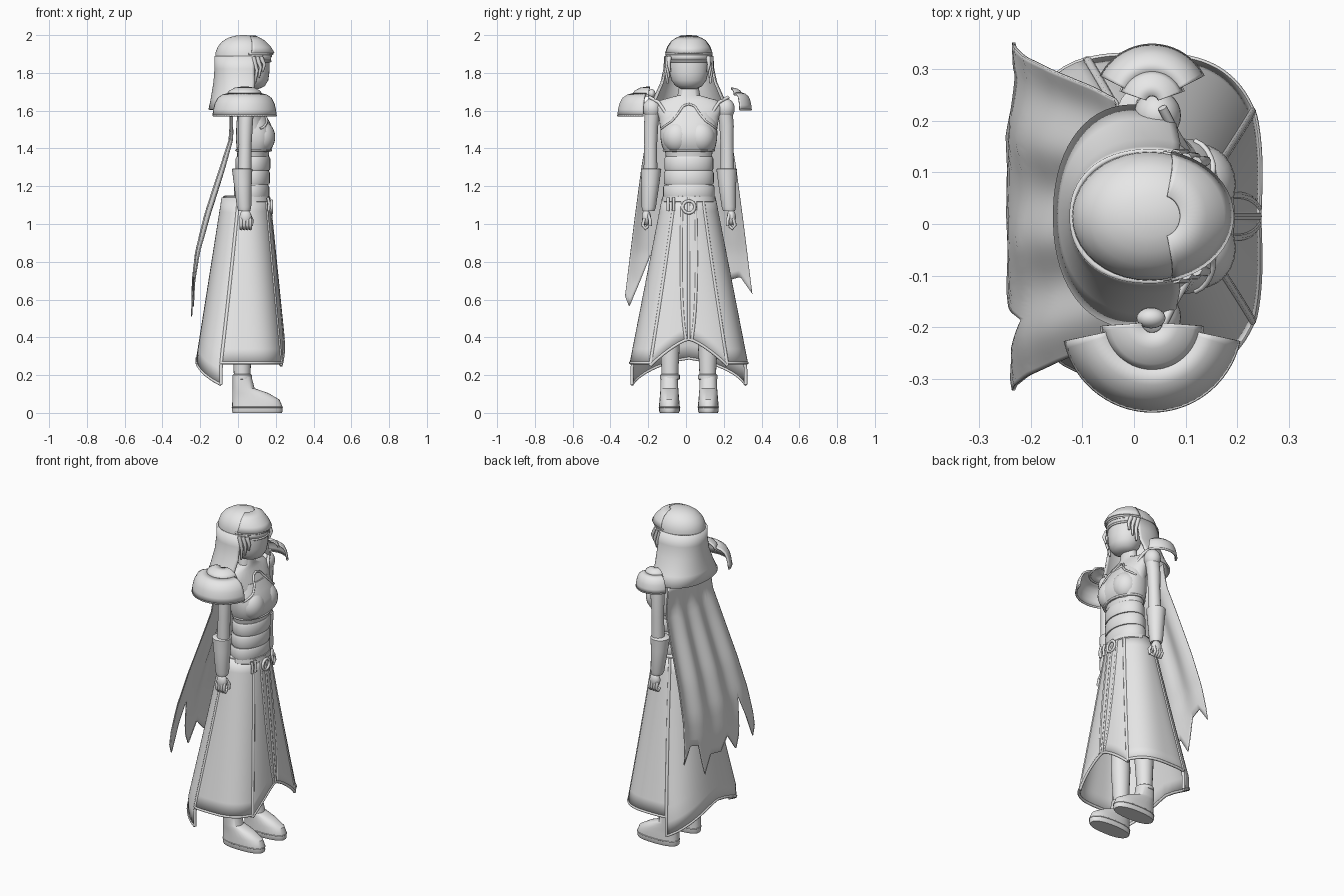
import bpy, bmesh, math
from math import sin, cos, radians, copysign
from mathutils import Vector
from mathutils.bvhtree import BVHTree

if "Cube" in bpy.data.objects:
    bpy.data.objects.remove(bpy.data.objects["Cube"])

grey = bpy.data.materials.new("plain grey")
grey.use_nodes = True
grey.diffuse_color = (0.8, 0.8, 0.8, 1)
grey.node_tree.nodes["Principled BSDF"].inputs["Base Color"].default_value = (0.8, 0.8, 0.8, 1)
C = 0.015          # sideways centre line of the body
meshes = []


def add(name, bm, thick=0):
    bmesh.ops.recalc_face_normals(bm, faces=bm.faces)
    me = bpy.data.meshes.new(name)
    bm.to_mesh(me)
    bm.free()
    me.materials.append(grey)
    ob = bpy.data.objects.new(name, me)
    bpy.context.collection.objects.link(ob)
    meshes.append(ob)
    if thick:
        m = ob.modifiers.new("thickness", "SOLIDIFY")
        m.thickness, m.offset = thick, 0
    return ob


def surface(name, rows, closed=False, thick=0):
    """Skin rows of points; closed rows are capped at both ends."""
    bm = bmesh.new()
    vs = [[bm.verts.new(p) for p in r] for r in rows]
    n = len(rows[0])
    for a, b in zip(vs, vs[1:]):
        for i in range(n if closed else n - 1):
            j = (i + 1) % n
            bm.faces.new((a[i], a[j], b[j], b[i]))
    if closed and not thick:
        bm.faces.new(vs[0])
        bm.faces.new(vs[-1])
    return add(name, bm, thick)


def around(cx, cy, rx, ry, deg, p=2):
    c, s = cos(radians(deg)), sin(radians(deg))
    return (cx + rx * copysign(abs(c) ** (2 / p), c), cy + ry * copysign(abs(s) ** (2 / p), s))


def loft(name, rings, start=0, end=360, n=32, p=2, thick=0):
    """Rings are (centre x, centre y, z, radius x, radius y)."""
    full = end - start == 360
    degs = [start + (end - start) * i / (n if full else n - 1) for i in range(n)]
    rows = [[(*around(cx, cy, rx, ry, d, p), z) for d in degs] for cx, cy, z, rx, ry in rings]
    return surface(name, rows, full, thick)


def ball(name, centre, size):
    bm = bmesh.new()
    bmesh.ops.create_uvsphere(bm, u_segments=24, v_segments=14, radius=1)
    bmesh.ops.scale(bm, vec=size, verts=bm.verts)
    bmesh.ops.translate(bm, vec=centre, verts=bm.verts)
    return add(name, bm)


def tube(name, pts, r=0.005, closed=False, taper=False):
    cu = bpy.data.curves.new(name, "CURVE")
    cu.dimensions, cu.bevel_depth, cu.bevel_resolution = "3D", r, 2
    cu.use_fill_caps = True
    sp = cu.splines.new("POLY")
    sp.points.add(len(pts) - 1)
    for i, (q, v) in enumerate(zip(sp.points, pts)):
        q.co = (*v, 1)
        q.radius = 1 - 0.85 * i / len(pts) if taper else 1
    sp.use_cyclic_u = closed
    cu.materials.append(grey)
    bpy.context.collection.objects.link(bpy.data.objects.new(name, cu))


def lerp(table, k):
    for (a, va), (b, vb) in zip(table, table[1:]):
        if k <= b:
            return va + (vb - va) * max(0, (k - a) / (b - a))
    return table[-1][1]


# Torso, neck and fitted chest armour
chest = [loft("torso", [(x, C, z, rx, ry) for x, z, rx, ry in (
    (.065, 1.08, .095, .13), (.078, 1.3, .08, .115), (.08, 1.38, .085, .125), (.085, 1.43, .09, .145),
    (.08, 1.5, .085, .15), (.07, 1.57, .075, .16), (.055, 1.62, .06, .18), (.05, 1.655, .048, .15),
    (.05, 1.68, .04, .06), (.05, 1.78, .038, .042))]),
    loft("chest_plate", [(x, C, z, rx, ry) for x, z, rx, ry in (
        (.083, 1.385, .088, .13), (.088, 1.41, .096, .142), (.092, 1.45, .103, .15),
        (.09, 1.49, .1, .151), (.08, 1.54, .088, .145), (.07, 1.59, .07, .125))], p=2.3)]
for s in (1, -1):
    chest.append(ball("bust", (.125, C + s * .062, 1.46), (.072, .078, .085)))

# Waist bands
for z, x, rx, ry in ((1.17, .072, .094, .136), (1.245, .075, .094, .132), (1.32, .079, .092, .13)):
    loft("waist_band", [(x, C, z - .036, rx - .004, ry - .004), (x, C, z - .026, rx, ry),
                        (x, C, z + .026, rx, ry), (x, C, z + .037, rx - .006, ry - .006)])

# Chest trim follows the front of the armour
trees = [BVHTree.FromPolygons([v.co for v in o.data.vertices], [tuple(f.vertices) for f in o.data.polygons])
         for o in chest]


def front(y, z):
    hits = [t.ray_cast(Vector((1, C + y, z)), Vector((-1, 0, 0)))[0] for t in trees]
    return (max([h.x for h in hits if h] + [.03]) + .003, C + y, z)


neckline = [(0, 1.635), (.03, 1.625), (.06, 1.58), (.09, 1.545), (.12, 1.525), (.145, 1.505)]
steps = [-.145 + .29 * i / 36 for i in range(37)]
tube("neckline_trim", [front(y, lerp(neckline, abs(y))) for y in steps], .006)
tube("chest_lower_trim", [(*around(.083, C, .092, .133, d), 1.39) for d in range(0, 360, 10)], .006, True)

# Head, face and helmet
loft("face", [(x, C, z, rx, ry) for x, z, rx, ry in (
    (.08, 1.715, .03, .04), (.082, 1.73, .06, .07), (.08, 1.76, .08, .092), (.078, 1.8, .088, .102),
    (.075, 1.85, .092, .106), (.07, 1.93, .09, .1))])
loft("helmet", [(.03, C, z, .15 * k, .125 * k) for z, k in (
    (1.885, 1), (1.91, .99), (1.94, .91), (1.965, .77), (1.985, .56), (1.996, .32), (2, .08))], n=40)
loft("hood", [(.03, C, 1.89, .15, .125), (.03, C, 1.82, .15, .13), (.03, C, 1.75, .155, .145),
              (.02, C, 1.66, .16, .185), (.0, C, 1.605, .152, .212)], 70, 290, 40, 2.2, .01)
for z, r in ((1.9, .152), (1.862, .142)):
    tube("visor_rim", [(*around(.03, C, r, .122, d), z) for d in range(-80, 81, 8)], .006)
loft("visor_band", [(.03, C, 1.862, .138, .118), (.03, C, 1.9, .146, .122)], -75, 75, 24, thick=.008)
loft("helmet_peak", [(.03, C, 1.905, .16, .126), (.04, C, 1.935, .132, .113), (.05, C, 1.97, .088, .09),
                     (.055, C, 1.995, .035, .04)], -75, 75, 24, thick=.008)
for s in (1, -1):
    for x, drop in ((.09, .14), (.11, .11), (.13, .08)):
        y = C + s * (.117 - (x - .09) * .35)
        tube("hair_lock", [(x - .01, y, 1.885), (x + .01, y + s * .004, 1.885 - drop / 2),
                           (x, y - s * .004, 1.885 - drop)], .013, taper=True)

# Arms, gauntlets, hands, legs and shoes
for s in (1, -1):
    ball("shoulder", (.045, C + s * .195, 1.61), (.046, .048, .055))
    loft("arm", [(x, C + s * y, z, r, r) for x, y, z, r in (
        (.045, .19, 1.62, .04), (.04, .2, 1.52, .038), (.038, .202, 1.42, .034),
        (.035, .203, 1.3, .036), (.035, .21, 1.07, .026))], n=20)
    loft("gauntlet", [(x, C + s * y, z, r, r) for x, y, z, r in (
        (.022, .2, 1.295, .046), (.022, .2, 1.29, .054), (.025, .203, 1.22, .048),
        (.032, .212, 1.09, .038), (.033, .213, 1.07, .032))], n=24)
    ball("palm", (.04, C + s * .225, 1.035), (.032, .024, .042))
    for k in range(4):
        x = .017 + k * .016
        tube("finger", [(x, C + s * .235, 1.03), (x, C + s * .245, .995), (x, C + s * .23, .975),
                        (x, C + s * .215, .99)], .009)
    tube("thumb", [(.06, C + s * .215, 1.05), (.075, C + s * .205, 1.02), (.07, C + s * .205, .99)], .009)
    loft("leg", [(x, C + s * y, z, r, r) for x, y, z, r in (
        (.022, .1, .1, .04), (.022, .1, .25, .046), (.025, .1, .4, .054), (.035, .09, .6, .05),
        (.045, .075, 1.1, .065))], n=20)
    loft("shoe", [(x, C + s * .103, z, rx, ry) for x, z, rx, ry in (
        (.102, 0, .13, .05), (.102, .01, .134, .055), (.102, .035, .133, .055), (.095, .07, .125, .052),
        (.065, .105, .095, .049), (.03, .13, .058, .047), (.022, .19, .05, .046))], p=2.4)
    loft("boot_cuff", [(.022, C + s * .1, z, r, r) for z, r in (
        (.175, .046), (.18, .052), (.2, .052), (.205, .046))], n=24)
    tube("sole_trim", [(*around(.102, C + s * .103, .133, .055, d, 2.4), .03) for d in range(0, 360, 12)],
         .003, True)


# Flared skirt of separate panels with trimmed seams and hems
def skirt(deg, z):
    u = min(1, (1.14 - z) / .88)
    return (*around(.04 - .025 * u, C, .123 + .114 * u, .138 + .172 * u, deg, 2 + u), z)


def hem(deg):
    a = abs((deg + 180) % 360 - 180)
    if a < 32:
        return .39 - .14 * a / 32
    return .265 if a < 107 else .15 + .14 * (a - 107) / 73


for name, a, b in (("skirt_front_right", -31.9, 0), ("skirt_front_left", 0, 31.9),
                   ("skirt_side_left", 32.1, 106.9), ("skirt_back", 107.1, 252.9),
                   ("skirt_side_right", 253.1, 327.9)):
    degs = [a + (b - a) * i / 24 for i in range(25)]
    rows = [[skirt(d, 1.14 + (hem(d) - 1.14) * k / 12) for d in degs] for k in range(13)]
    surface(name, rows, thick=.008)
    tube(name + "_hem", rows[-1], .008)
    for i in (0, -1):
        tube(name + "_seam", [r[i] for r in rows], .009)
for s in (1, -1):
    tube("skirt_front_fold", [skirt(s * (14 - 1.3 * k), 1.12 - .073 * k) for k in range(11)], .008)

# Belt with ring buckle and small clasps
loft("belt", [(.045, C, z, rx, ry) for z, rx, ry in (
    (1.115, .122, .138), (1.12, .128, .144), (1.145, .124, .14), (1.15, .115, .13))], p=2.2)
tube("buckle_ring", [(.178, C + .032 * cos(radians(d)), 1.09 + .032 * sin(radians(d)))
                     for d in range(0, 360, 15)], .008, True)
for y in (-.08, -.11):
    tube("belt_clasp", [(.158, C + y, 1.14), (.165, C + y, 1.11), (.162, C + y, 1.07)], .008)

# Shoulder guards: a large layered one with a knob and a small one
cap = ((.02, 1.722), (.05, 1.717), (.078, 1.703), (.095, 1.68))
plate = ((.09, 1.688), (.12, 1.68), (.143, 1.664), (.158, 1.635), (.165, 1.605), (.169, 1.575))
for side, cy, k, drop, a, b in (("right", -.19, 1, 1, 192, 348), ("left", .235, .64, .75, 27, 153)):
    for part, prof, spread in (("cap", cap, 8), ("plate", plate, 0)):
        a2, b2 = a - spread, b + spread
        rings = [(.035, cy, 1.708 + .014 * k - (1.722 - z) * drop, r * k, r * k) for r, z in prof]
        loft(side + "_shoulder_" + part, rings, a2, b2, 32, thick=.01)
        x, y, z, r, _ = rings[-1]
        tube(side + "_shoulder_" + part + "_rim",
             [(*around(x, y, r, r, a2 + (b2 - a2) * i / 30), z) for i in range(31)], .006)
    s = copysign(1, cy)
    tube(side + "_shoulder_strap", [(.055, C + s * .21, 1.672), (.08, C + s * .16, 1.645),
                                    (.11, C + s * .11, 1.57)], .009)
ball("right_shoulder_knob", (.033, -.182, 1.69), (.028, .02, .024))

# Ragged cape
depth = ((.5, -.248), (.7, -.24), (.85, -.218), (1.05, -.165), (1.3, -.085), (1.45, -.04), (1.6, -.04))
width = ((.5, .345), (.6, .34), (1, .29), (1.3, .25), (1.6, .2))
ragged = ((-1, .62), (-.92, .56), (-.65, .84), (-.52, .62), (-.42, .55), (-.2, .66), (0, .59),
          (.28, .61), (.45, .51), (.62, .7), (.84, .72), (1, .63))
rows = []
for k in range(25):
    row = []
    for i in range(81):
        u = -1 + i / 40
        z = 1.6 + (lerp(ragged, u) - 1.6) * k / 24
        ripple = .011 * sin(u * 10) * sin(math.pi * min(1, (1.6 - z) / .95))
        row.append((lerp(depth, z) + ripple + .01 * u * u, C + u * lerp(width, z), z))
    rows.append(row)
surface("cape", rows, thick=.006)

# Smooth shading with crisp edges
bpy.ops.object.select_all(action="DESELECT")
for ob in meshes:
    ob.select_set(True)
bpy.context.view_layer.objects.active = meshes[0]
bpy.ops.object.shade_smooth_by_angle(angle=radians(35))
